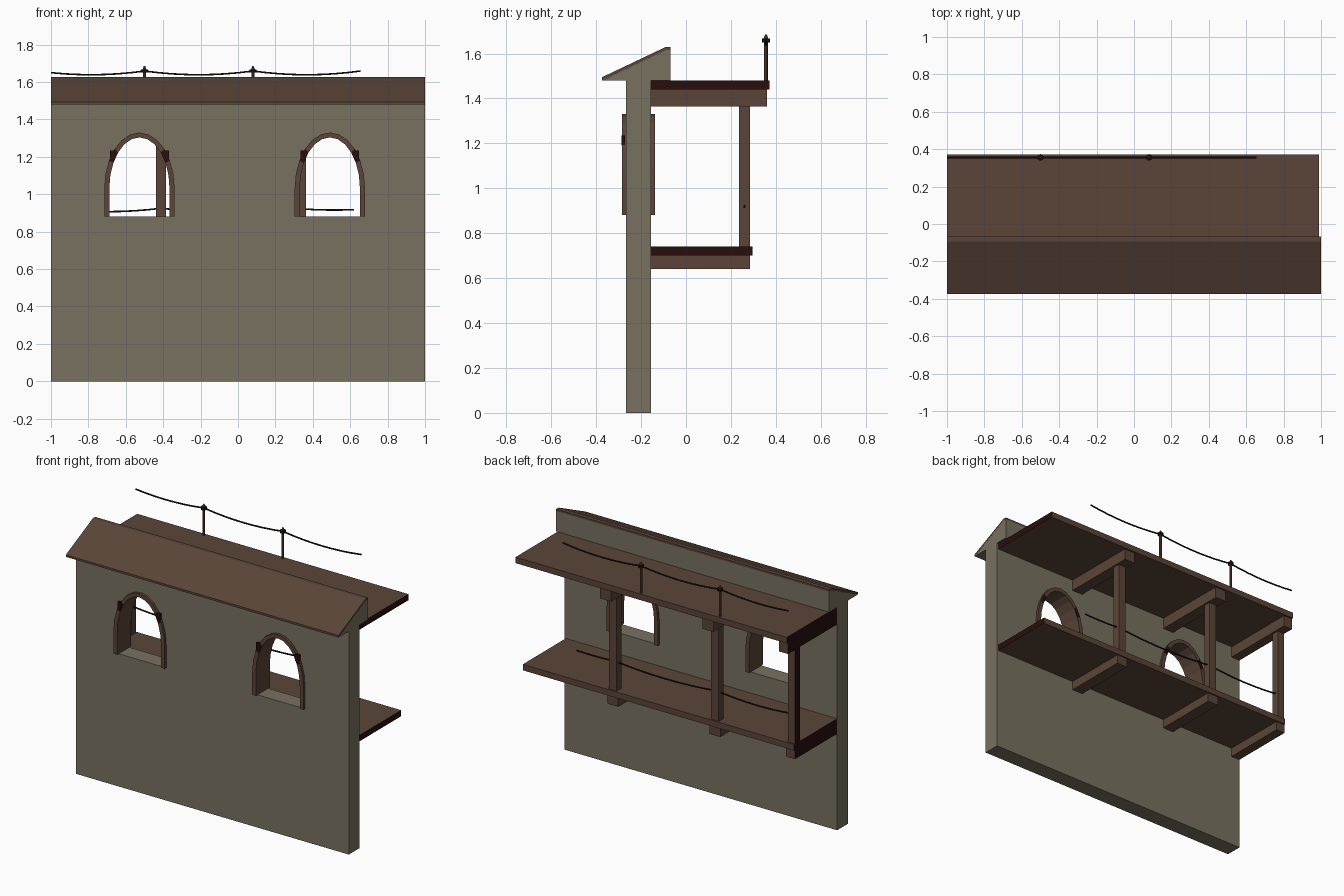
import bpy, bmesh, math
from mathutils import Vector

if "Cube" in bpy.data.objects:
    bpy.data.objects.remove(bpy.data.objects["Cube"])

def mat(name, rgb):
    m = bpy.data.materials.new(name)
    m.diffuse_color = (*rgb, 1)
    m.use_nodes = True
    m.node_tree.nodes["Principled BSDF"].inputs["Base Color"].default_value = m.diffuse_color
    return m

STONE = mat("stone", (0.190, 0.166, 0.117))
WOOD = mat("brown wood", (0.105, 0.060, 0.040))
RED = mat("dark red wood", (0.022, 0.004, 0.004))
ROPE = mat("dark rope", (0.012, 0.009, 0.008))

def finish(name, bm, *mats):
    bmesh.ops.recalc_face_normals(bm, faces=bm.faces)
    me = bpy.data.meshes.new(name)
    bm.to_mesh(me)
    bm.free()
    for m in mats:
        me.materials.append(m)
    ob = bpy.data.objects.new(name, me)
    bpy.context.collection.objects.link(ob)
    return ob

def prism(name, pts, axis, a, b, *mats, rule=None):
    """Extrude a 2D outline along x (pts = y,z) or y (pts = x,z)."""
    bm = bmesh.new()
    mk = (lambda p, t: (t, *p)) if axis == 'x' else (lambda p, t: (p[0], t, p[1]))
    v0 = [bm.verts.new(mk(p, a)) for p in pts]
    v1 = [bm.verts.new(mk(p, b)) for p in pts]
    bm.faces.new(v0)
    bm.faces.new(v1)
    n = len(pts)
    for i in range(n):
        bm.faces.new((v0[i], v0[(i + 1) % n], v1[(i + 1) % n], v1[i]))
    if rule:
        for f in bm.faces:
            f.material_index = rule(f.calc_center_median())
    return finish(name, bm, *mats)

def box(name, x0, x1, y0, y1, z0, z1, *mats, rule=None):
    return prism(name, [(y0, z0), (y1, z0), (y1, z1), (y0, z1)], 'x', x0, x1, *mats, rule=rule)

def arch(cx, w, top, z0=0.88, spring=1.03, n=12):
    arc = [(cx + w * math.cos(math.pi * i / n), spring + (top - spring) * math.sin(math.pi * i / n))
           for i in range(n + 1)]
    return [(cx + w, z0)] + arc + [(cx - w, z0)]

# Stone wall with two arched openings
wall = box("wall", -1, 1, -0.267, -0.155, 0, 1.48, STONE)
WINDOWS = (-0.527, 0.491)
for cx in WINDOWS:
    cutter = prism("window_cutter", arch(cx, 0.18, 1.32), 'y', -0.5, 0.1, STONE)
    cutter.hide_render = True
    mod = wall.modifiers.new("opening", 'BOOLEAN')
    mod.operation, mod.solver, mod.object = 'DIFFERENCE', 'EXACT', cutter
    bpy.context.view_layer.objects.active = wall
    bpy.ops.object.modifier_apply(modifier=mod.name)
    bpy.data.objects.remove(cutter)

# Wooden window frames, with dark clips on the shoulders of each arch
for cx in WINDOWS:
    outer, inner = arch(cx, 0.188, 1.33), arch(cx, 0.161, 1.304)
    bm = bmesh.new()
    rows = [[bm.verts.new((p[0], y, p[1])) for p in pts]
            for pts, y in ((outer, -0.284), (outer, -0.138), (inner, -0.138), (inner, -0.284))]
    last = len(outer) - 1
    for i in range(last):
        for k in range(4):
            a, b = rows[k], rows[(k + 1) % 4]
            f = bm.faces.new((a[i], a[i + 1], b[i + 1], b[i]))
            f.material_index = int(i in (3, 10) and k in (1, 3))
    for i in (0, last):
        bm.faces.new([r[i] for r in rows])
    finish("window_frame", bm, WOOD, RED)
    for s in (-1, 1):
        x = cx + s * 0.143
        box("frame_clip", x - 0.014, x + 0.014, -0.287, -0.272, 1.19, 1.235, RED)

# Gabled top: stone body with a thin wooden roof over it
prism("roof_body", [(-0.373, 1.48), (-0.068, 1.48), (-0.068, 1.615), (-0.09, 1.615)],
      'x', -1, 1, STONE)
prism("roof_boards", [(-0.375, 1.48), (-0.09, 1.615), (-0.068, 1.615), (-0.068, 1.628),
                      (-0.093, 1.628), (-0.375, 1.494)], 'x', -1, 1, WOOD)

# Walkway decks with dark end grain, and beams and posts holding them
def deck_end(c):
    return int(abs(c.x) > 0.98)

def cut_end(c):
    return int(c.x < -0.999)

for name, edge, z in (("lower", 0.295, 0.70), ("upper", 0.372, 1.44)):
    box(name + "_deck", -1, 0.99, -0.155, edge, z, z + 0.04, WOOD, RED, rule=deck_end)
POSTS = (0.337, -0.412, -0.975)
for x in POSTS:
    x0, x1 = max(x - 0.0275, -1), x + 0.0275
    b0, b1 = max(x - 0.04, -1), x + 0.04
    box("post", x0, x1, 0.235, 0.285, 0.74, 1.365, WOOD, RED, rule=cut_end)
    box("lower_beam", b0, b1, -0.155, 0.286, 0.64, 0.70, WOOD, RED, rule=cut_end)
    box("upper_beam", b0, b1, -0.155, 0.36, 1.365, 1.44, WOOD, RED, rule=cut_end)

# Thin rail posts with a knob on the upper deck
def cylinder(name, x, y, z0, z1, r, m, r2=None):
    bm = bmesh.new()
    bmesh.ops.create_cone(bm, cap_ends=True, segments=8, radius1=r,
                          radius2=r if r2 is None else r2, depth=z1 - z0)
    bmesh.ops.translate(bm, verts=bm.verts, vec=Vector((x, y, (z0 + z1) / 2)))
    return finish(name, bm, m)

for x in (-0.5, 0.08):
    cylinder("rail_post", x, 0.356, 1.48, 1.67, 0.008, WOOD)
    cylinder("rail_knob", x, 0.356, 1.65, 1.668, 0.018, ROPE)
    cylinder("rail_tip", x, 0.356, 1.668, 1.685, 0.010, WOOD, 0.004)

# Sagging ropes
def rope(name, y, spans, sag_ends):
    pts = []
    for (x0, z0), (x1, z1), sag in zip(spans, spans[1:], sag_ends):
        for i in range(9):
            t = i / 8
            x = x0 + (x1 - x0) * t
            if x >= -1.001:
                pts.append((x, y, z0 + (z1 - z0) * t - sag * 4 * t * (1 - t)))
    cu = bpy.data.curves.new(name, 'CURVE')
    cu.dimensions = '3D'
    cu.bevel_depth, cu.bevel_resolution = 0.005, 1
    cu.use_fill_caps = True
    sp = cu.splines.new('POLY')
    sp.points.add(len(pts) - 1)
    for p, c in zip(sp.points, pts):
        p.co = (*c, 1)
    cu.materials.append(ROPE)
    bpy.context.collection.objects.link(bpy.data.objects.new(name, cu))

rope("upper_rope", 0.356, [(-1.072, 1.659), (-0.5, 1.659), (0.08, 1.659), (0.655, 1.659)],
     (0.02, 0.02, 0.02))
rope("lower_rope", 0.26, [(-0.985, 0.925), (-0.412, 0.925), (0.337, 0.922), (0.62, 0.918)],
     (0.018, 0.02, 0.004))
